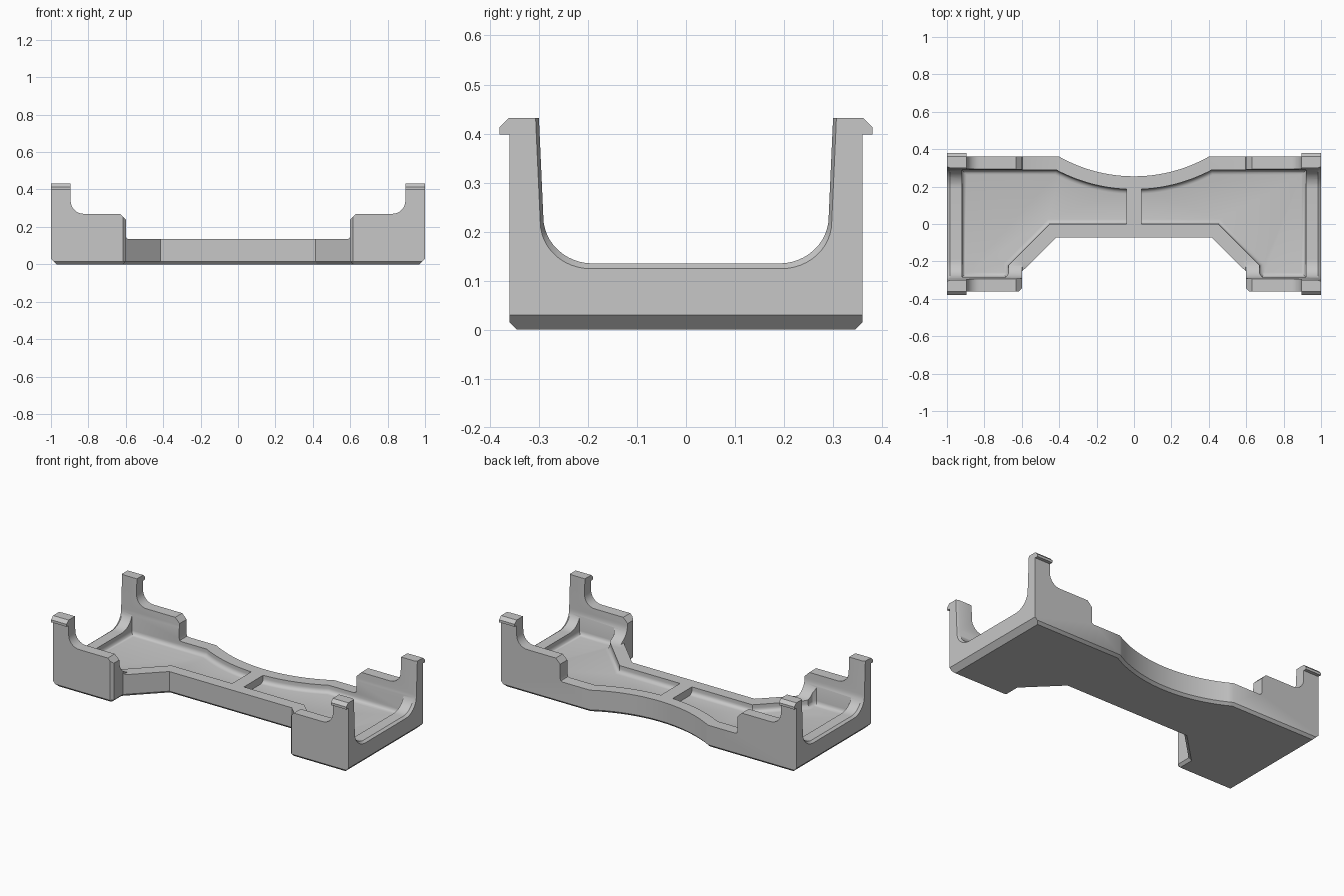
import bpy, bmesh, math
from mathutils import Vector

old = bpy.data.objects.get("Cube")
if old:
    bpy.data.objects.remove(old)

grey = bpy.data.materials.new("plain_grey")
grey.use_nodes = True
colour = (0.57, 0.57, 0.57, 1)
grey.diffuse_color = colour
grey.node_tree.nodes["Principled BSDF"].inputs["Base Color"].default_value = colour


def mirrored(half):
    """Close a half profile by reflecting its first coordinate."""
    return half + [(-a, b) for a, b in reversed(half)]


def arc(ca, cb, ra, rb, start, end, steps=10):
    angles = [math.radians(start + (end - start) * i / steps) for i in range(steps + 1)]
    return [(ca + ra * math.cos(t), cb + rb * math.sin(t)) for t in angles]


def prism(name, points, axis, lo, hi, bevel=0, segments=1):
    """Extrude a flat profile along an axis, optionally bevelling its low rim."""
    place = {"x": lambda a, b, h: (h, a, b),
             "y": lambda a, b, h: (a, h, b),
             "z": lambda a, b, h: (a, b, h)}[axis]
    bm = bmesh.new()
    base = bm.faces.new([bm.verts.new(place(a, b, lo)) for a, b in points])
    rim = list(base.edges)
    top = bmesh.ops.extrude_face_region(bm, geom=[base], use_keep_orig=True)
    moved = [v for v in top["geom"] if isinstance(v, bmesh.types.BMVert)]
    bmesh.ops.translate(bm, verts=moved, vec=Vector(place(0, 0, hi - lo)))
    bmesh.ops.recalc_face_normals(bm, faces=bm.faces)
    if bevel:
        bmesh.ops.bevel(bm, geom=rim, offset=bevel, segments=segments,
                        profile=0.5, affect="EDGES", clamp_overlap=True)
    mesh = bpy.data.meshes.new(name)
    bm.to_mesh(mesh)
    bm.free()
    mesh.materials.append(grey)
    obj = bpy.data.objects.new(name, mesh)
    bpy.context.collection.objects.link(obj)
    return obj


def combine(target, tool, operation):
    mod = target.modifiers.new(operation.lower(), "BOOLEAN")
    mod.operation, mod.solver, mod.object = operation, "EXACT", tool
    bpy.context.view_layer.objects.active = target
    bpy.ops.object.modifier_apply(modifier=mod.name)
    bpy.data.objects.remove(tool)


# Plan outline: curved waist at the back, notch at the front
CENTRE, RADIUS, WALL = 1.069, 0.814, 0.07
half_angle = math.degrees(math.asin(0.4 / RADIUS))
outline = mirrored(
    arc(0, CENTRE, RADIUS, RADIUS, -89, -90 + half_angle, 14)
    + [(1.1, 0.36), (1.1, -0.36), (0.615, -0.36), (0.6, -0.345),
       (0.6, -0.255), (0.415, -0.072)])
tray = prism("tray_body", outline, "z", 0, 0.6, bevel=0.015)

# Long side profile: end posts, stepped shoulders and low middle
side = mirrored(
    [(0.585, 0.135), (0.596, 0.139), (0.6, 0.15), (0.6, 0.24), (0.63, 0.27)]
    + arc(0.825, 0.34, 0.07, 0.07, -90, 0, 8)
    + [(0.895, 0.432), (1, 0.432), (1, 0.03), (0.87, -0.1)])
combine(tray, prism("side_profile", side, "y", -0.6, 0.6), "INTERSECT")

# End profile: wide rounded opening between the posts
opening = mirrored([(0.303, 0.7), (0.3, 0.432)]
                   + arc(0.19, 0.23, 0.101, 0.095, 0, -90, 12))
combine(tray, prism("end_opening", opening, "x", -1.2, 1.2), "DIFFERENCE")

# Softened outer edge of each end opening
for sign in (-1, 1):
    flare = prism("end_flare", opening, "x", *sorted((sign * 0.985, sign * 1.02)))
    for v in flare.data.vertices:
        if abs(v.co.x) > 1:
            v.co.y *= 1.05
            v.co.z -= 0.025
    combine(tray, flare, "DIFFERENCE")

# Shallow hollow with a rounded floor edge
inner = RADIUS + WALL
inner_angle = math.degrees(math.acos((CENTRE - 0.288) / inner))
hollow = mirrored(
    arc(0, CENTRE, inner, inner, -89, -90 + inner_angle, 14)
    + [(0.92, 0.288), (0.92, -0.284), (0.685, -0.284), (0.672, -0.265),
       (0.672, -0.222), (0.45, 0)])
combine(tray, prism("hollow", hollow, "z", 0.09, 0.7, bevel=0.025, segments=4), "DIFFERENCE")

# Cross rib in the middle
rib = [(0.04, -0.03), (0.04, 0.22), (-0.04, 0.22), (-0.04, -0.03)]
combine(tray, prism("cross_rib", rib, "z", 0.03, 0.135), "UNION")

# Outward lips on the four posts
for sx, x_name in ((1, "left"), (-1, "right")):
    for sy, y_name in ((-1, "front"), (1, "back")):
        lip = [(sy * y, z) for y, z in
               ((0.34, 0.398), (0.38, 0.398), (0.38, 0.413), (0.361, 0.432), (0.34, 0.432))]
        lo, hi = sorted((sx * 0.895, sx))
        prism(f"{y_name}_{x_name}_lip", lip, "x", lo, hi)

# Smooth the curves and keep the corners sharp
bpy.ops.object.select_all(action="DESELECT")
tray.select_set(True)
bpy.context.view_layer.objects.active = tray
bpy.ops.object.shade_smooth_by_angle(angle=math.radians(30))
